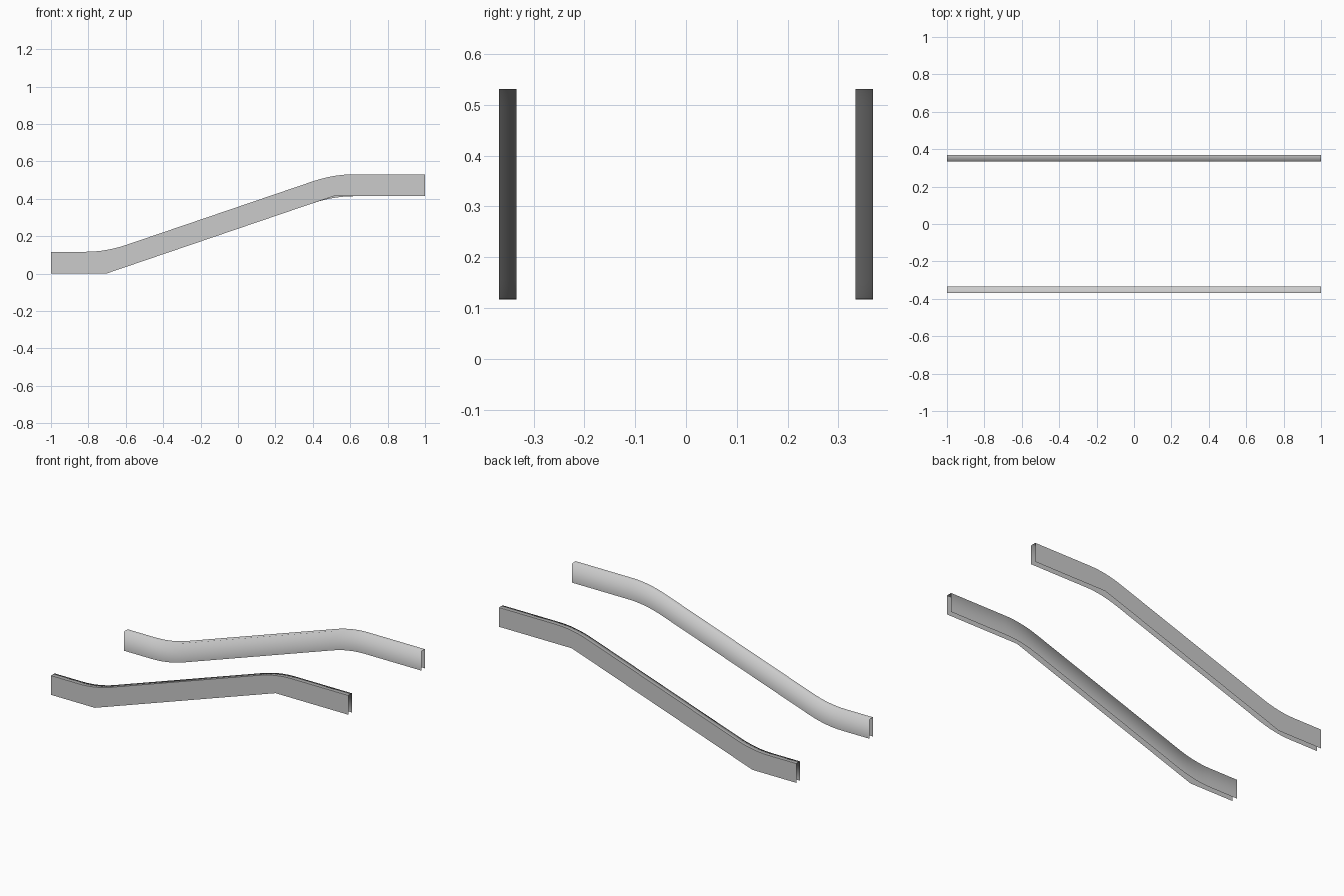
import bpy
import bmesh

cube = bpy.data.objects.get("Cube")
if cube:
    bpy.data.objects.remove(cube)

HEIGHT, RISE = 0.117, 0.414
LOW, HIGH = -0.705, 0.51          # x of the two bends
SLOPE = RISE / (HIGH - LOW)
BEND = 0.11                       # half length of each rounded bend
STEPS = 8
INNER, OUTER = 0.3335, 0.3685

grey = bpy.data.materials.new("rail_grey")
grey.use_nodes = True
colour = (0.6, 0.6, 0.6, 1)
grey.diffuse_color = colour
grey.node_tree.nodes["Principled BSDF"].inputs["Base Color"].default_value = colour


def ramp(x, c, rounded):
    """Height gained after a bend at c, sharp or rounded."""
    d = x - c
    if not rounded or abs(d) >= BEND:
        return max(d, 0) * SLOPE
    return SLOPE * (d + BEND) ** 2 / (4 * BEND)


def level(x, rounded):
    return ramp(x, LOW, rounded) - ramp(x, HIGH, rounded)


def build_rail(name, side):
    # Stations along the rail, dense at the bends
    xs = [-1.0, 1.0]
    for c in (LOW, HIGH):
        xs += [c + BEND * (2 * i / STEPS - 1) for i in range(STEPS + 1)]
    xs.sort()

    # Open channel: rounded inner wall and top, outer wall with sharp lower corners
    bm = bmesh.new()
    rows = []
    for x in xs:
        curve, corner = level(x, True), level(x, False)
        section = [(INNER, curve), (INNER, curve + HEIGHT),
                   (OUTER, curve + HEIGHT), (OUTER, corner)]
        rows.append([bm.verts.new((x, side * y, z)) for y, z in section])
    for a, b in zip(rows, rows[1:]):
        for k in range(3):
            quad = [a[k], b[k], b[k + 1], a[k + 1]]
            face = bm.faces.new(quad if side > 0 else quad[::-1])
            face.smooth = True
        # Crease between the top and the outer wall
        bm.edges.get((a[2], b[2])).smooth = False
    bm.normal_update()

    mesh = bpy.data.meshes.new(name)
    bm.to_mesh(mesh)
    bm.free()
    mesh.materials.append(grey)
    rail = bpy.data.objects.new(name, mesh)
    bpy.context.collection.objects.link(rail)


build_rail("front_rail", -1)
build_rail("back_rail", 1)
